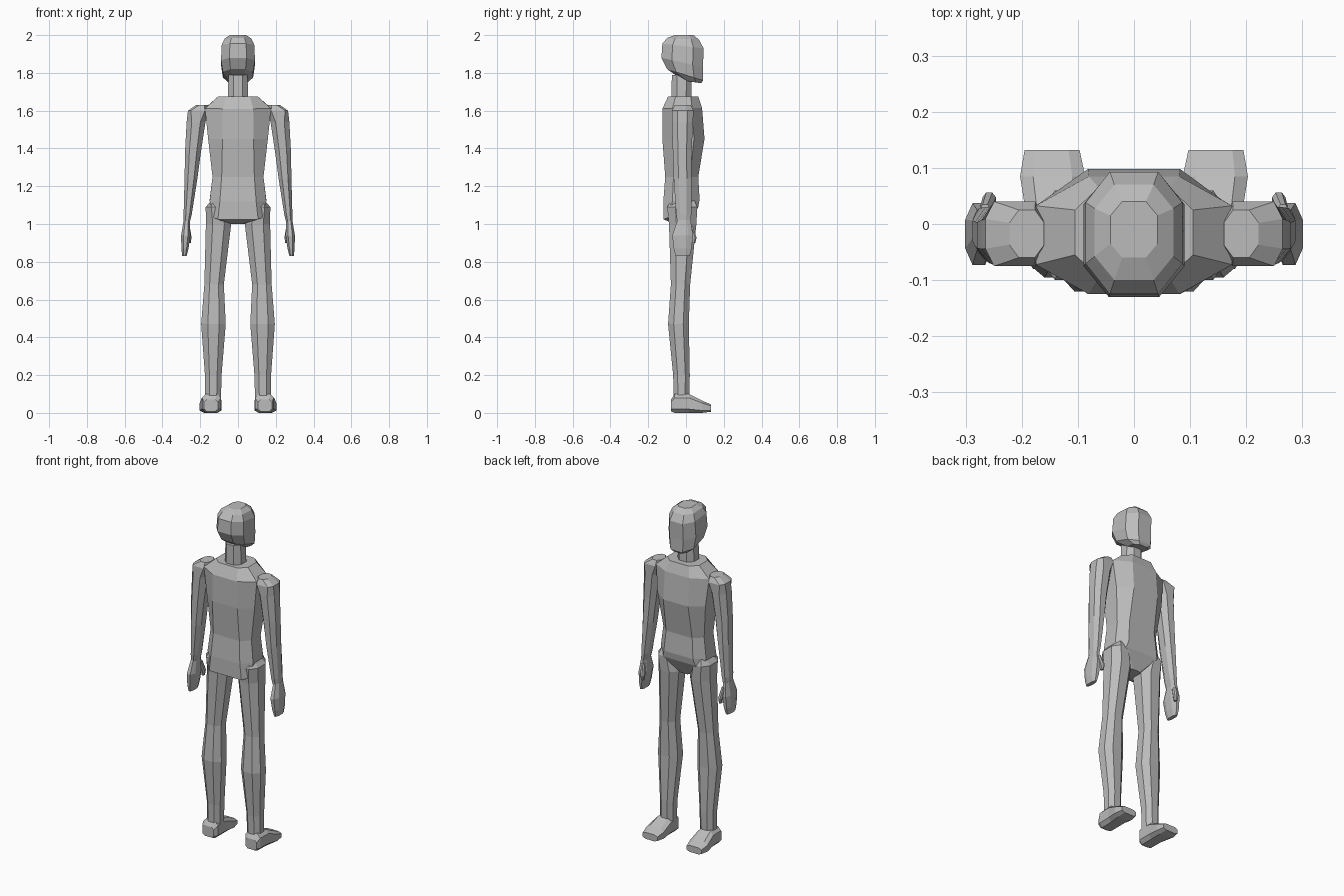
import bpy, bmesh

cube = bpy.data.objects.get("Cube")
if cube:
    bpy.data.objects.remove(cube, do_unlink=True)

grey = bpy.data.materials.new("plain grey")
grey.use_nodes = True
grey.diffuse_color = (0.5, 0.5, 0.5, 1)
grey.node_tree.nodes["Principled BSDF"].inputs["Base Color"].default_value = (0.5, 0.5, 0.5, 1)


def octagon(u0, u1, v0, v1, cu, cv):
    """Rectangle with cut corners; cu and cv are the cut fractions."""
    a, b = (u1 - u0) * cu, (v1 - v0) * cv
    return [(u0 + a, v0), (u1 - a, v0), (u1, v0 + b), (u1, v1 - b),
            (u1 - a, v1), (u0 + a, v1), (u0, v1 - b), (u0, v0 + b)]


def loft(name, rings, side=1):
    """Skin a stack of eight-sided rings and close both ends."""
    bm = bmesh.new()
    loops = [[bm.verts.new((side * x, y, z)) for x, y, z in r] for r in rings]
    for low, high in zip(loops, loops[1:]):
        for i in range(8):
            j = (i + 1) % 8
            bm.faces.new((low[i], low[j], high[j], high[i]))
    bm.faces.new(loops[0])
    bm.faces.new(loops[-1])
    bmesh.ops.recalc_face_normals(bm, faces=bm.faces)
    mesh = bpy.data.meshes.new(name)
    bm.to_mesh(mesh)
    bm.free()
    mesh.materials.append(grey)
    obj = bpy.data.objects.new(name, mesh)
    bpy.context.collection.objects.link(obj)


def level(z, x0, x1, y0, y1, cu=0.27, cv=0.27):
    return [(x, y, z) for x, y in octagon(x0, x1, y0, y1, cu, cv)]


def tilted(zb, zf, hx, y0, y1, cu=0.25, cv=0.25):
    """Centred ring whose height runs from zb at the back to zf at the front."""
    return [(x, y, zb + (zf - zb) * (y - y0) / (y1 - y0))
            for x, y in octagon(-hx, hx, y0, y1, cu, cv)]


# Head and neck
loft("head", [
    tilted(1.76, 1.745, .05, -.015, .08),
    tilted(1.82, 1.76, .08, -.10, .09),
    tilted(1.88, 1.83, .09, -.13, .09),
    tilted(1.955, 1.93, .086, -.125, .093),
    tilted(1.985, 1.975, .07, -.10, .07),
    tilted(2, 2, .042, -.06, .04)])
loft("neck", [level(1.65, -.055, .055, -.077, .03), level(1.79, -.05, .05, -.075, .03)])

# Torso with pelvis
loft("torso", [
    tilted(1, 1, .045, -.06, .02),
    tilted(1.025, 1.09, .14, -.12, .065, .12, .2),
    tilted(1.12, 1.13, .15, -.12, .072, .18),
    tilted(1.25, 1.25, .135, -.11, .065, .18),
    tilted(1.45, 1.45, .158, -.125, .098, .24),
    tilted(1.61, 1.615, .175, -.125, .085, .27),
    tilted(1.675, 1.675, .105, -.095, .065, .2)])

for label, side in (("left", 1), ("right", -1)):
    # Arm
    loft(label + "_arm", [
        level(1, .257, .287, -.045, .025),
        level(1.05, .245, .288, -.052, .028),
        level(1.24, .215, .283, -.065, .03),
        level(1.39, .195, .28, -.07, .03),
        level(1.54, .172, .272, -.075, .037),
        level(1.60, .16, .265, -.075, .04, .15),
        level(1.63, .16, .222, -.06, .025)], side)

    # Hand and thumb
    loft(label + "_hand", [
        level(.83, .272, .295, -.055, .02),
        level(.87, .262, .3, -.065, .03),
        level(.94, .252, .301, -.073, .037),
        level(1.02, .256, .288, -.045, .025)], side)
    loft(label + "_thumb", [
        level(.9, .25, .265, .03, .05),
        level(.93, .246, .27, .025, .056),
        level(.99, .256, .275, .005, .035)], side)

    # Leg
    loft(label + "_leg", [
        level(.08, .09, .175, -.065, .018),
        level(.2, .087, .175, -.068, .02),
        level(.47, .065, .195, -.095, .015),
        level(.68, .075, .178, -.08, .022),
        level(1, .036, .17, -.09, .055),
        level(1.09, .06, .171, -.1, .06),
        level(1.125, .11, .14, -.075, .045)], side)

    # Foot, skinned from heel to toe
    sections = [(-.08, .105, .18, .008, .07), (-.06, .09, .19, 0, .1),
                (.015, .09, .192, 0, .1), (.085, .087, .203, 0, .065),
                (.132, .097, .195, .006, .045)]
    loft(label + "_foot", [[(x, y, z) for x, z in octagon(x0, x1, z0, z1, .2, .2)]
                           for y, x0, x1, z0, z1 in sections], side)
